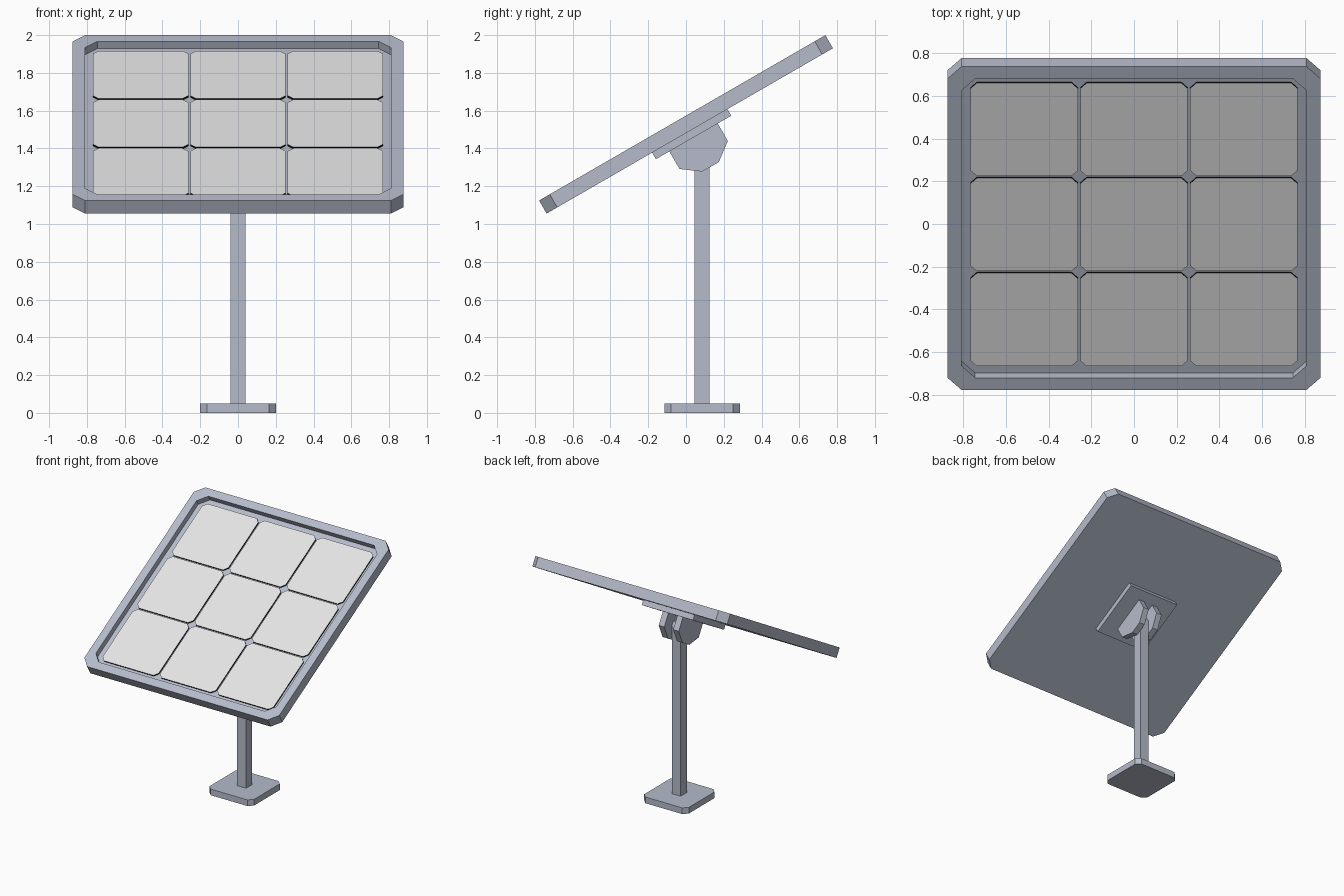
import bpy, bmesh, math
from mathutils import Matrix

if "Cube" in bpy.data.objects:
    bpy.data.objects.remove(bpy.data.objects["Cube"])

def mat(name, rgb):
    m = bpy.data.materials.new(name)
    m.diffuse_color = (*rgb, 1)
    m.use_nodes = True
    m.node_tree.nodes["Principled BSDF"].inputs["Base Color"].default_value = m.diffuse_color
    return m

METAL = mat("blue_grey_metal", (0.46, 0.50, 0.59))
CELL = mat("pale_cell", (0.78, 0.78, 0.78))
DARK = mat("black_cell_edge", (0.006, 0.006, 0.008))

# the panel assembly is tilted 30 degrees about x
TILT = Matrix.Translation((0, 0, 1.5275)) @ Matrix.Rotation(math.radians(30), 4, 'X')

def octagon(hx, hy, c, z, cx=0, cy=0):
    """Rectangle with cut corners."""
    pts = [(hx, -hy + c), (hx, hy - c), (hx - c, hy), (-hx + c, hy),
           (-hx, hy - c), (-hx, -hy + c), (-hx + c, -hy), (hx - c, -hy)]
    return [(cx + x, cy + y, z) for x, y in pts]

def loft(name, rings, mats=(METAL,), matrix=None, top_colour=False):
    """Skin closed rings in order, cap both ends."""
    bm = bmesh.new()
    loops = [[bm.verts.new(p) for p in r] for r in rings]
    n = len(loops[0])
    for a, b in zip(loops, loops[1:]):
        for i in range(n):
            j = (i + 1) % n
            bm.faces.new((a[i], a[j], b[j], b[i]))
    bm.faces.new(loops[0][::-1])
    bm.faces.new(loops[-1])
    bmesh.ops.recalc_face_normals(bm, faces=bm.faces)
    if top_colour:
        for f in bm.faces:
            f.material_index = 0 if f.normal.z > 0.9 else 1
    me = bpy.data.meshes.new(name)
    bm.to_mesh(me)
    bm.free()
    for m in mats:
        me.materials.append(m)
    ob = bpy.data.objects.new(name, me)
    bpy.context.collection.objects.link(ob)
    if matrix:
        ob.matrix_world = matrix
    return ob

def side_plate(name, profile, x0, x1, matrix=None):
    """Profile in y,z extruded along x."""
    return loft(name, [[(x, y, z) for y, z in profile] for x in (x0, x1)], matrix=matrix)

# panel tray with a raised rim
loft("panel_frame", [octagon(0.875, 0.875, 0.065, -0.04),
                     octagon(0.875, 0.875, 0.065, 0.04),
                     octagon(0.81, 0.81, 0.065, 0.04),
                     octagon(0.81, 0.81, 0.065, -0.004)], matrix=TILT)

# three by three cells
for i in range(3):
    for j in range(3):
        cx, cy = (i - 1) * 0.515, (j - 1) * 0.515
        loft(f"solar_cell_{i}_{j}",
             [octagon(0.252, 0.252, 0.03, z, cx, cy) for z in (-0.004, 0.006)],
             (CELL, DARK), TILT, True)

# mounting plate under the panel
loft("mount_plate", [[(x * 0.23, y * 0.23, z) for x, y in ((1, -1), (1, 1), (-1, 1), (-1, -1))]
                     for z in (-0.08, -0.04)], matrix=TILT)

# pair of hinge brackets hugging the pole
bracket = [(-0.148, -0.08), (-0.148, -0.187), (-0.05, -0.26),
           (0.05, -0.26), (0.148, -0.187), (0.148, -0.08)]
for side, name in ((-1, "left_bracket"), (1, "right_bracket")):
    side_plate(name, bracket, side * 0.04, side * 0.09, TILT)

# pole with a bevelled top
side_plate("pole", [(0.045, 0.05), (0.125, 0.05), (0.125, 1.41), (0.105, 1.44),
                    (0.065, 1.44), (0.045, 1.41)], -0.04, 0.04)

# foot
loft("base_plate", [octagon(0.2, 0.2, 0.035, z, 0, 0.085) for z in (0, 0.05)])
